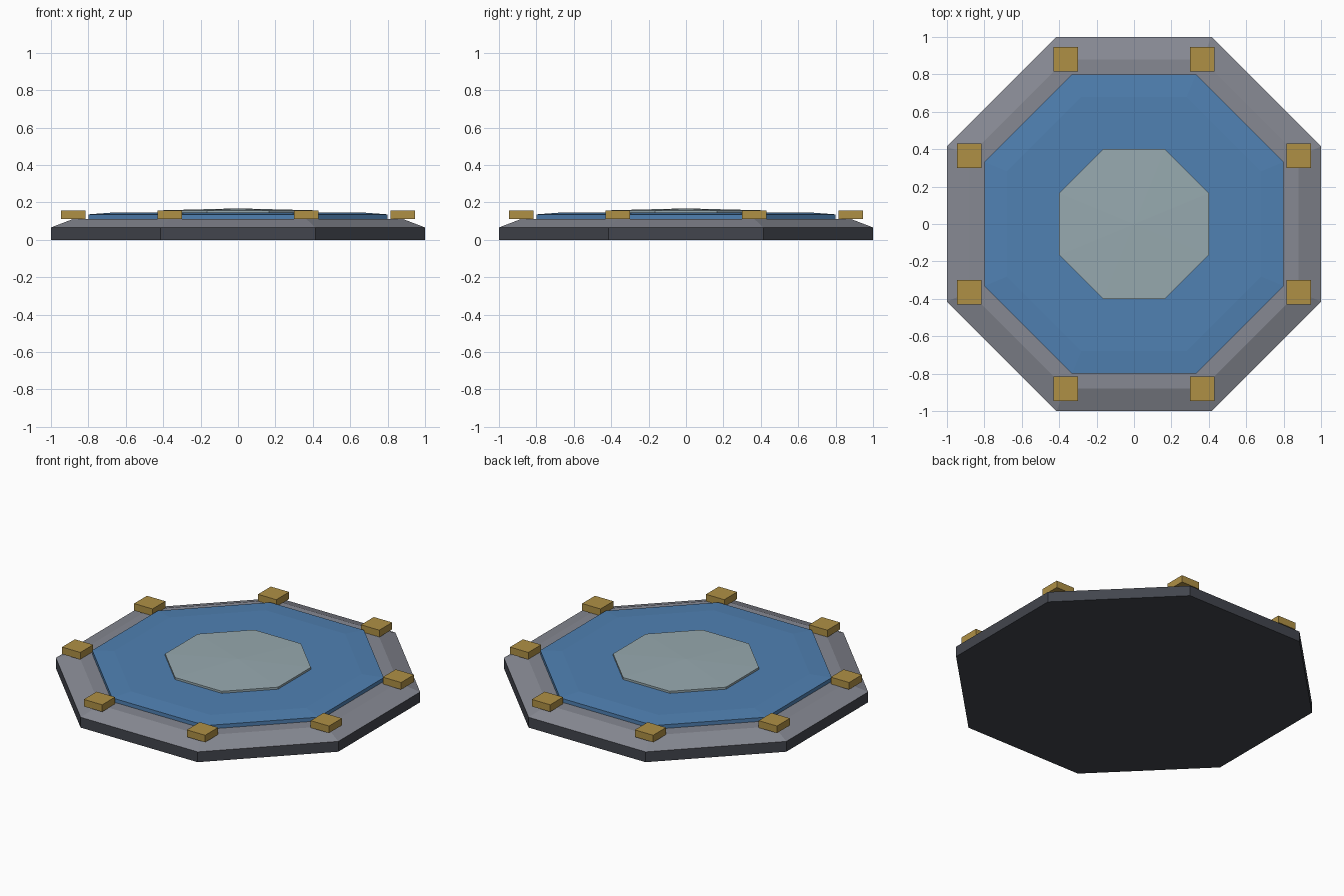
import bpy, bmesh, math

if "Cube" in bpy.data.objects:
    bpy.data.objects.remove(bpy.data.objects["Cube"])


def material(name, rgb):
    m = bpy.data.materials.new(name)
    m.diffuse_color = (*rgb, 1)
    m.use_nodes = True
    m.node_tree.nodes["Principled BSDF"].inputs["Base Color"].default_value = m.diffuse_color
    return m


def octagon_solid(name, profile, mat):
    """Stack octagon rings from (apothem, z) pairs; apothem 0 makes a centre point."""
    bm = bmesh.new()
    rings = []
    for apothem, z in profile:
        if apothem == 0:
            rings.append([bm.verts.new((0, 0, z))])
            continue
        r = apothem / math.cos(math.pi / 8)
        rings.append([bm.verts.new((r * math.cos((i + 0.5) * math.pi / 4),
                                    r * math.sin((i + 0.5) * math.pi / 4), z))
                      for i in range(8)])
    bm.faces.new(rings[0][::-1])
    for a, b in zip(rings, rings[1:]):
        for i in range(8):
            j = (i + 1) % 8
            if len(b) == 1:
                bm.faces.new((a[i], a[j], b[0]))
            else:
                bm.faces.new((a[i], a[j], b[j], b[i]))
    if len(rings[-1]) > 1:
        bm.faces.new(rings[-1])
    mesh = bpy.data.meshes.new(name)
    bm.to_mesh(mesh)
    bm.free()
    obj = bpy.data.objects.new(name, mesh)
    bpy.context.collection.objects.link(obj)
    mesh.materials.append(mat)
    return obj


dark = material("dark_stone", (0.055, 0.06, 0.075))
grey = material("grey_stone", (0.24, 0.25, 0.29))
blue = material("blue_panel", (0.08, 0.22, 0.45))
pale = material("pale_panel", (0.31, 0.40, 0.43))
gold = material("gold", (0.43, 0.28, 0.06))

# Platform: dark wall and underside, grey sloped rim
base = octagon_solid("platform_base", [(1, 0), (1, 0.066), (0.88, 0.112)], dark)
base.data.materials.append(grey)
for p in base.data.polygons:
    if p.normal.z > 0.3:
        p.material_index = 1

# Raised panel and centre disc
octagon_solid("floor_panel", [(0.8, 0.11), (0.8, 0.136), (0.68, 0.145)], blue)
octagon_solid("centre_plate", [(0.4, 0.14), (0.4, 0.158), (0, 0.168)], pale)

# Corner blocks
for i in range(8):
    a = (i + 0.5) * math.pi / 4
    bpy.ops.mesh.primitive_cube_add(
        size=1, location=(0.953 * math.cos(a), 0.953 * math.sin(a), 0.133))
    block = bpy.context.object
    block.name = f"corner_block_{i + 1}"
    block.scale = (0.13, 0.13, 0.045)
    block.data.materials.append(gold)
